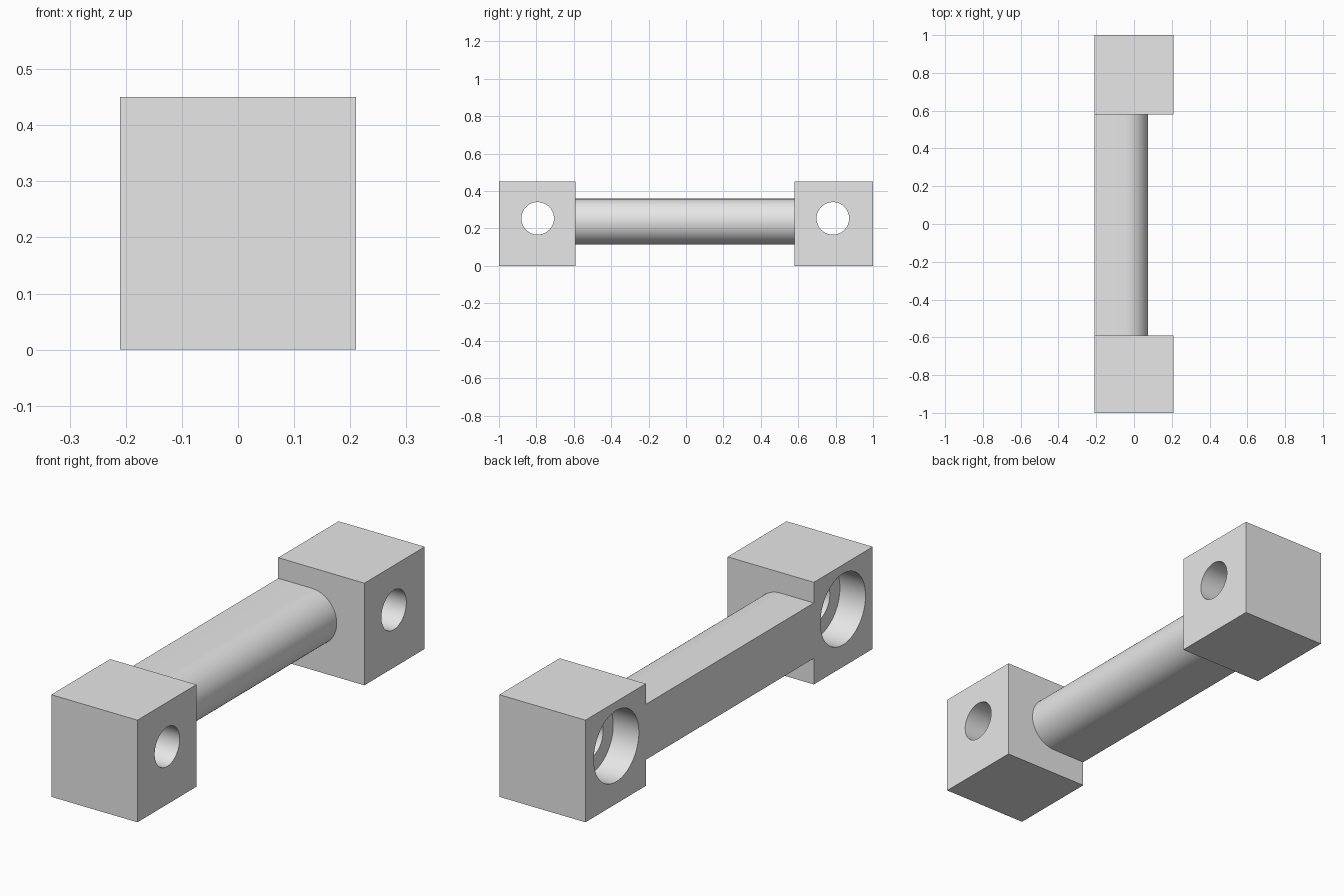
import bpy, bmesh, math
from mathutils import Matrix

if "Cube" in bpy.data.objects:
    bpy.data.objects.remove(bpy.data.objects["Cube"])

grey = bpy.data.materials.new("light grey")
grey.use_nodes = True
grey.diffuse_color = (0.8, 0.8, 0.8, 1)
grey.node_tree.nodes["Principled BSDF"].inputs["Base Color"].default_value = grey.diffuse_color

HALF_X, HEIGHT = 0.21, 0.45
HOLE_Z, HOLE_R, BORE_R, BORE_DEPTH = 0.254, 0.087, 0.157, 0.125
BAR_Z, BAR_R, BAR_TIP = 0.237, 0.122, 0.075
# inner face and hole centre along y for each end block
ENDS = {"front": (-1.0, -0.59, -0.793), "back": (0.58, 1.0, 0.785)}


def add_object(name, bm):
    bmesh.ops.recalc_face_normals(bm, faces=bm.faces)
    mesh = bpy.data.meshes.new(name)
    bm.to_mesh(mesh)
    bm.free()
    mesh.materials.append(grey)
    obj = bpy.data.objects.new(name, mesh)
    bpy.context.collection.objects.link(obj)
    return obj


def block(name, y0, y1):
    bm = bmesh.new()
    bmesh.ops.create_cube(bm, size=1)
    bmesh.ops.scale(bm, vec=(2 * HALF_X, y1 - y0, HEIGHT), verts=bm.verts)
    bmesh.ops.translate(bm, vec=(0, (y0 + y1) / 2, HEIGHT / 2), verts=bm.verts)
    return add_object(name, bm)


def cylinder_x(name, x0, x1, y, radius):
    bm = bmesh.new()
    place = Matrix.Translation(((x0 + x1) / 2, y, HOLE_Z)) @ Matrix.Rotation(math.pi / 2, 4, "Y")
    bmesh.ops.create_cone(bm, cap_ends=True, segments=64, radius1=radius,
                          radius2=radius, depth=x1 - x0, matrix=place)
    return add_object(name, bm)


def boolean(target, other, operation):
    mod = target.modifiers.new(operation.lower(), "BOOLEAN")
    mod.operation, mod.solver, mod.object = operation, "EXACT", other
    bpy.context.view_layer.objects.active = target
    bpy.ops.object.modifier_apply(modifier=mod.name)
    bpy.data.objects.remove(other)


# connecting bar: flat on one side, half round on the other
bm = bmesh.new()
steps = 40
centre = BAR_TIP - BAR_R
profile = [(-HALF_X, BAR_Z - BAR_R)]
for i in range(steps + 1):
    a = math.pi * (i / steps - 0.5)
    profile.append((centre + BAR_R * math.cos(a), BAR_Z + BAR_R * math.sin(a)))
profile.append((-HALF_X, BAR_Z + BAR_R))
start, end = ENDS["front"][1], ENDS["back"][0]
face = bm.faces.new([bm.verts.new((x, start, z)) for x, z in profile])
swept = bmesh.ops.extrude_face_region(bm, geom=[face], use_keep_orig=True)
moved = [v for v in swept["geom"] if isinstance(v, bmesh.types.BMVert)]
bmesh.ops.translate(bm, vec=(0, end - start, 0), verts=moved)
handle = add_object("handle_bracket", bm)

# end blocks joined to the bar, then drilled and counterbored
for side, (y0, y1, hole_y) in ENDS.items():
    boolean(handle, block(side + "_block", y0, y1), "UNION")
    boolean(handle, cylinder_x(side + "_hole", -0.3, 0.3, hole_y, HOLE_R), "DIFFERENCE")
    boolean(handle, cylinder_x(side + "_counterbore", -0.3, BORE_DEPTH - HALF_X, hole_y, BORE_R),
            "DIFFERENCE")

handle.select_set(True)
bpy.context.view_layer.objects.active = handle
bpy.ops.object.shade_smooth_by_angle(angle=math.radians(30))
